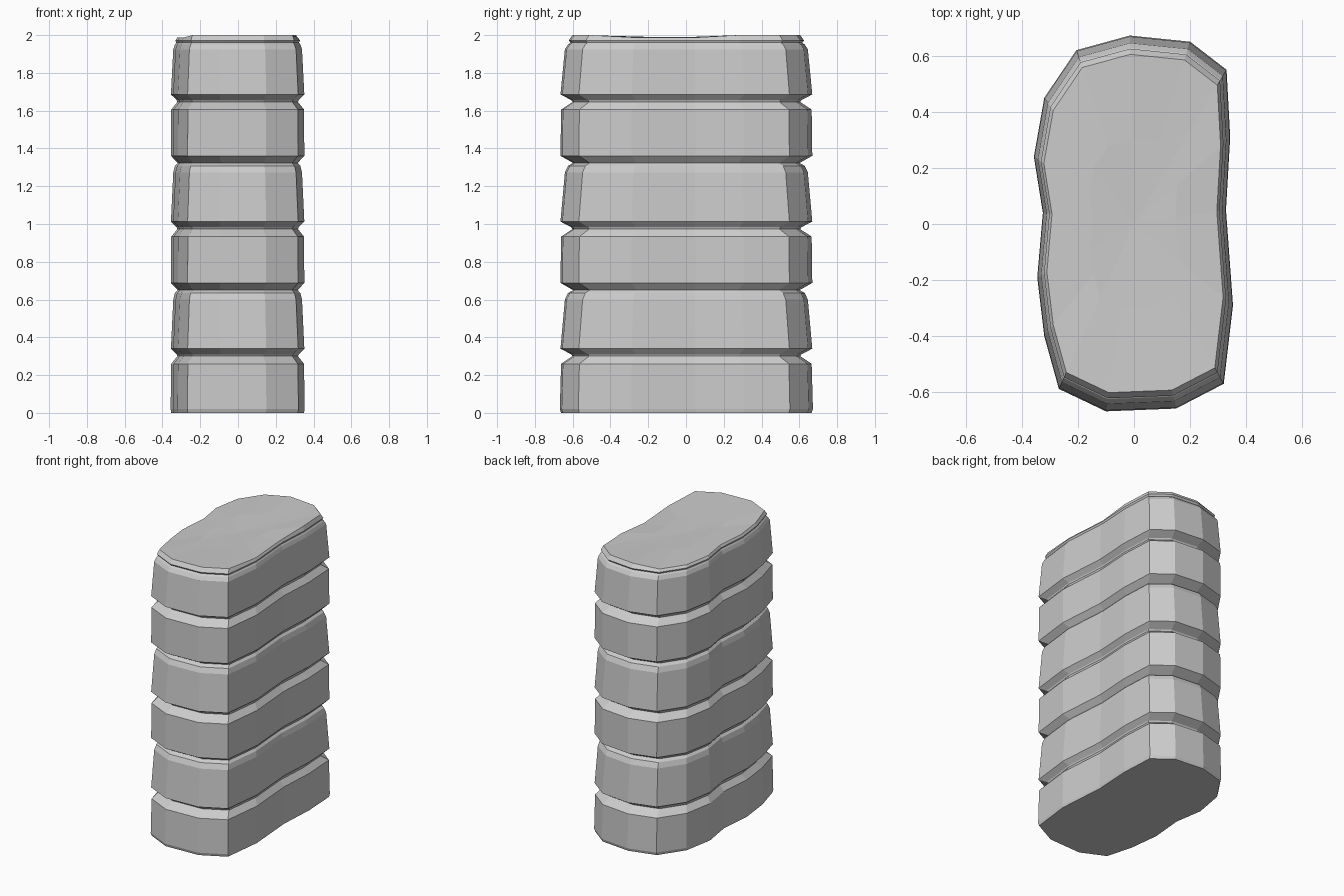
import bpy, bmesh

if "Cube" in bpy.data.objects:
    bpy.data.objects.remove(bpy.data.objects["Cube"])

# Irregular rounded cross-section of the pillar (seen from above, clockwise)
OUTLINE = [(-0.015, 0.672), (0.20, 0.65), (0.33, 0.55), (0.343, 0.31),
           (0.328, 0.05), (0.353, -0.29), (0.32, -0.57), (0.15, -0.658),
           (-0.10, -0.668), (-0.268, -0.588), (-0.32, -0.40), (-0.345, -0.19),
           (-0.325, 0.04), (-0.357, 0.24), (-0.32, 0.45), (-0.205, 0.62)]

# Stacked courses: straight blocks alternate with tapered ones (height, scale)
PITCH = 0.673
rings = [(0.0, 0.99), (0.02, 1.0)]
for i in range(3):
    z = i * PITCH
    if i:
        rings.append((z + 0.015, 0.995))
    rings += [(z + 0.26, 0.99), (z + 0.30, 0.90),       # straight block
              (z + 0.31, 0.91), (z + 0.34, 0.995)]      # groove, flare out
    if i < 2:
        rings += [(z + 0.60, 0.96), (z + 0.635, 0.935),  # tapered block
                  (z + 0.65, 0.895)]

# Top course with a small stepped lip
rings += [(1.925, 0.96), (1.95, 0.935), (1.96, 0.915), (1.972, 0.93), (1.993, 0.90)]

bm = bmesh.new()


def add_ring(z, s):
    return [bm.verts.new((x * s, y * s, z)) for x, y in OUTLINE]


def bridge(a, b):
    n = len(a)
    for k in range(n):
        bm.faces.new((a[k], a[(k + 1) % n], b[(k + 1) % n], b[k]))


loops = [add_ring(z, s) for z, s in rings]
bm.faces.new(loops[0])
for a, b in zip(loops, loops[1:]):
    bridge(a, b)

# Slightly uneven, shallow dished top
for k, v in enumerate(loops[-1]):
    v.co.z += 0.007 if k < 4 or 6 <= k <= 9 else -0.006
inner = add_ring(1.99, 0.45)
bridge(loops[-1], inner)
centre = bm.verts.new((0.0, 0.0, 1.982))
for k in range(len(inner)):
    bm.faces.new((inner[k], inner[(k + 1) % len(inner)], centre))

bmesh.ops.recalc_face_normals(bm, faces=bm.faces)
mesh = bpy.data.meshes.new("stone_pillar")
bm.to_mesh(mesh)
bm.free()
bpy.context.collection.objects.link(bpy.data.objects.new("stone_pillar", mesh))
